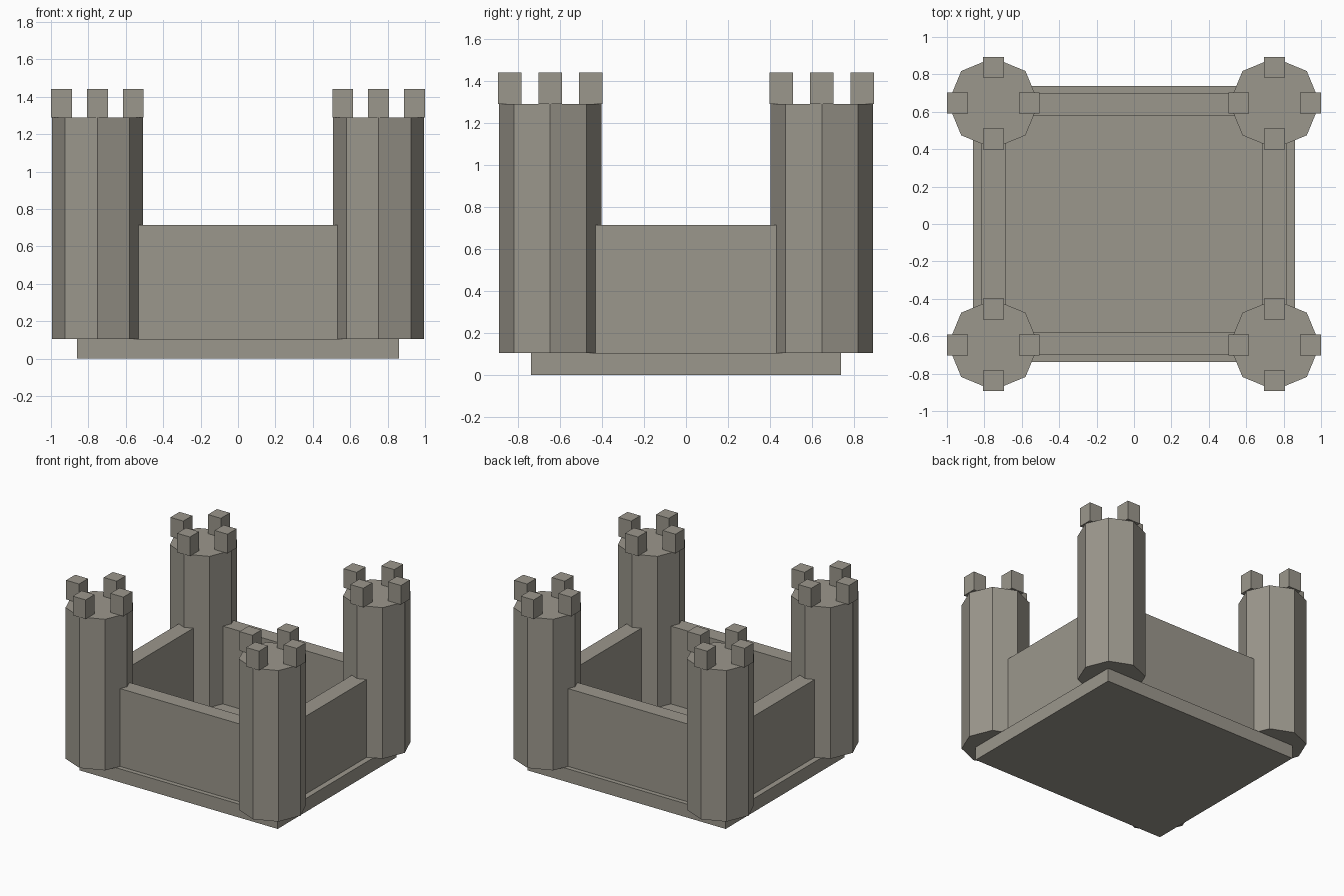
import bpy

old = bpy.data.objects.get("Cube")
if old:
    bpy.data.objects.remove(old, do_unlink=True)

STONE = (0.33, 0.31, 0.265, 1)
stone = bpy.data.materials.new("grey_stone")
stone.use_nodes = True
stone.diffuse_color = STONE
stone.node_tree.nodes["Principled BSDF"].inputs["Base Color"].default_value = STONE


def finish(name):
    obj = bpy.context.object
    obj.name = name
    obj.data.materials.append(stone)
    return obj


def box(name, centre, size):
    bpy.ops.mesh.primitive_cube_add(size=1, location=centre)
    obj = finish(name)
    obj.scale = size
    bpy.ops.object.transform_apply(location=False, rotation=False, scale=True)
    return obj


FLOOR, WALL_TOP, TOWER_TOP = 0.105, 0.715, 1.29
TX, TY, RADIUS = 0.752, 0.646, 0.243

# Base slab
box("base", (0, 0, FLOOR / 2), (1.72, 1.474, FLOOR))

# Curtain walls, running into the corner towers
wall_z, wall_h = (FLOOR + WALL_TOP) / 2, WALL_TOP - FLOOR
for side, s in (("front", -1), ("back", 1)):
    box(side + "_wall", (0, s * 0.64, wall_z), (2 * TX - 0.2, 0.123, wall_h))
for side, s in (("right", -1), ("left", 1)):
    box(side + "_wall", (s * TX, 0, wall_z), (0.128, 2 * TY - 0.2, wall_h))

# Octagonal corner towers, each with four merlons
for depth, sy in (("front", -1), ("back", 1)):
    for side, sx in (("right", -1), ("left", 1)):
        name, x, y = f"{depth}_{side}", sx * TX, sy * TY
        bpy.ops.mesh.primitive_cylinder_add(
            vertices=8, radius=RADIUS, depth=TOWER_TOP - FLOOR,
            location=(x, y, (TOWER_TOP + FLOOR) / 2))
        finish(name + "_tower")
        for i, (dx, dy) in enumerate(((1, 0), (0, 1), (-1, 0), (0, -1))):
            box(f"{name}_merlon_{i + 1}",
                (x + dx * 0.192, y + dy * 0.192, TOWER_TOP + 0.075),
                (0.112, 0.112, 0.15))
